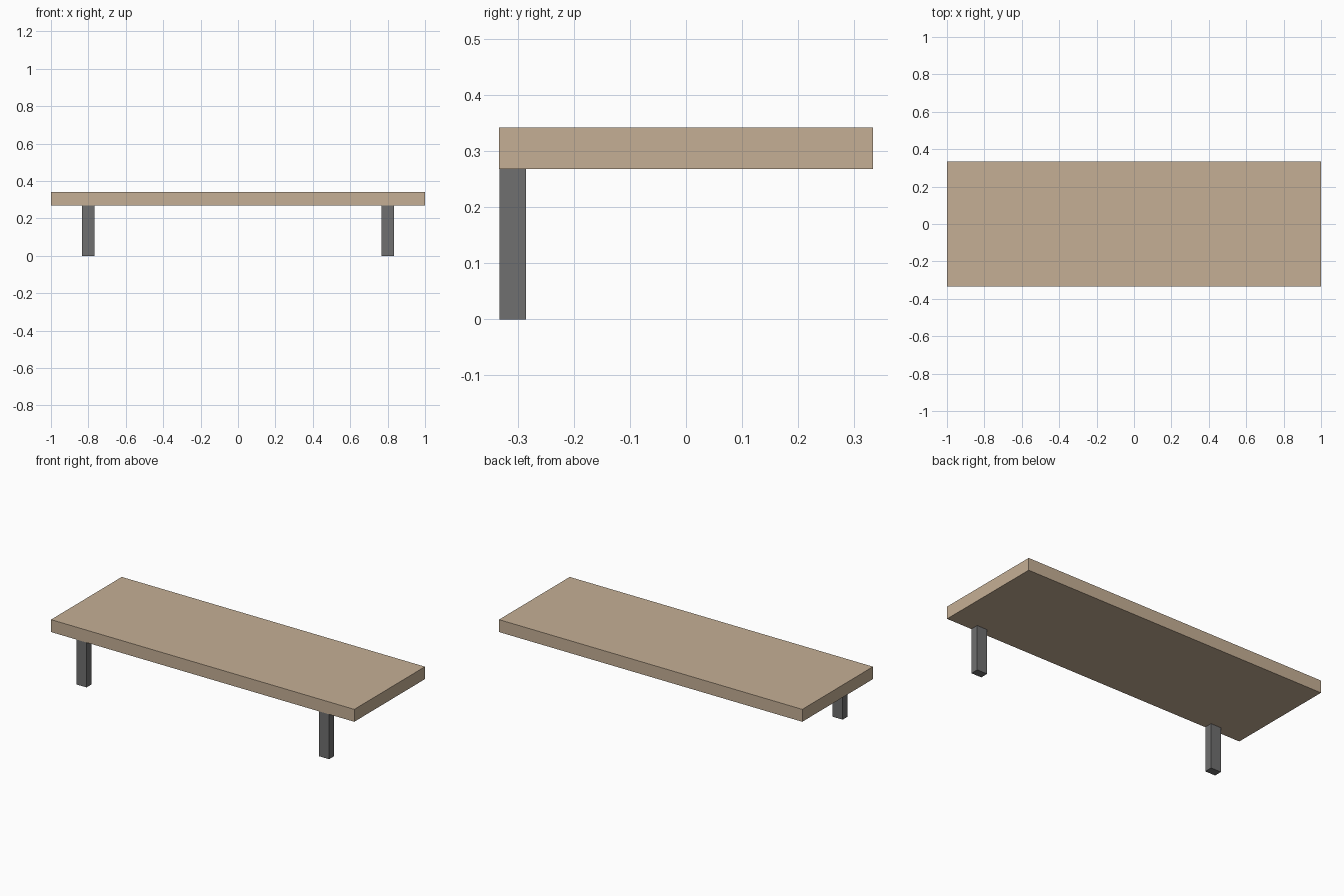
import bpy, bmesh

if "Cube" in bpy.data.objects:
    bpy.data.objects.remove(bpy.data.objects["Cube"])

W, D, Z0, Z1 = 1.0, 0.333, 0.268, 0.342   # half width, half depth, slab bottom and top


def material(name, rgb):
    m = bpy.data.materials.new(name)
    m.diffuse_color = (*rgb, 1)
    m.use_nodes = True
    m.node_tree.nodes["Principled BSDF"].inputs["Base Color"].default_value = m.diffuse_color
    return m


def extrude_profile(name, yz, x0, x1, mat):
    """Solid made from a side profile (y, z) extruded along x."""
    bm = bmesh.new()
    face = bm.faces.new([bm.verts.new((x0, y, z)) for y, z in yz])
    res = bmesh.ops.extrude_face_region(bm, geom=[face])
    verts = [g for g in res["geom"] if isinstance(g, bmesh.types.BMVert)]
    bmesh.ops.translate(bm, verts=verts, vec=(x1 - x0, 0, 0))
    bmesh.ops.recalc_face_normals(bm, faces=bm.faces[:])
    me = bpy.data.meshes.new(name)
    bm.to_mesh(me)
    bm.free()
    me.materials.append(mat)
    ob = bpy.data.objects.new(name, me)
    bpy.context.collection.objects.link(ob)
    return ob


wood = material("wood", (0.56, 0.43, 0.30))
metal = material("metal", (0.16, 0.16, 0.16))

# Table top slab
extrude_profile("table_top", [(-D, Z0), (D, Z0), (D, Z1), (-D, Z1)], -W, W, wood)

# Front legs, each with a support arm let into the slab (inset a hair so the slab covers it)
e = 0.0008
leg_profile = [(-D + e, 0), (-0.285, 0), (-0.285, Z0 + e), (D - e, Z0 + e),
               (D - e, Z1 - e), (-D + e, Z1 - e)]
for side, x in (("left", -0.8), ("right", 0.8)):
    extrude_profile(f"{side}_leg_bracket", leg_profile, x - 0.0335, x + 0.0335, metal)
